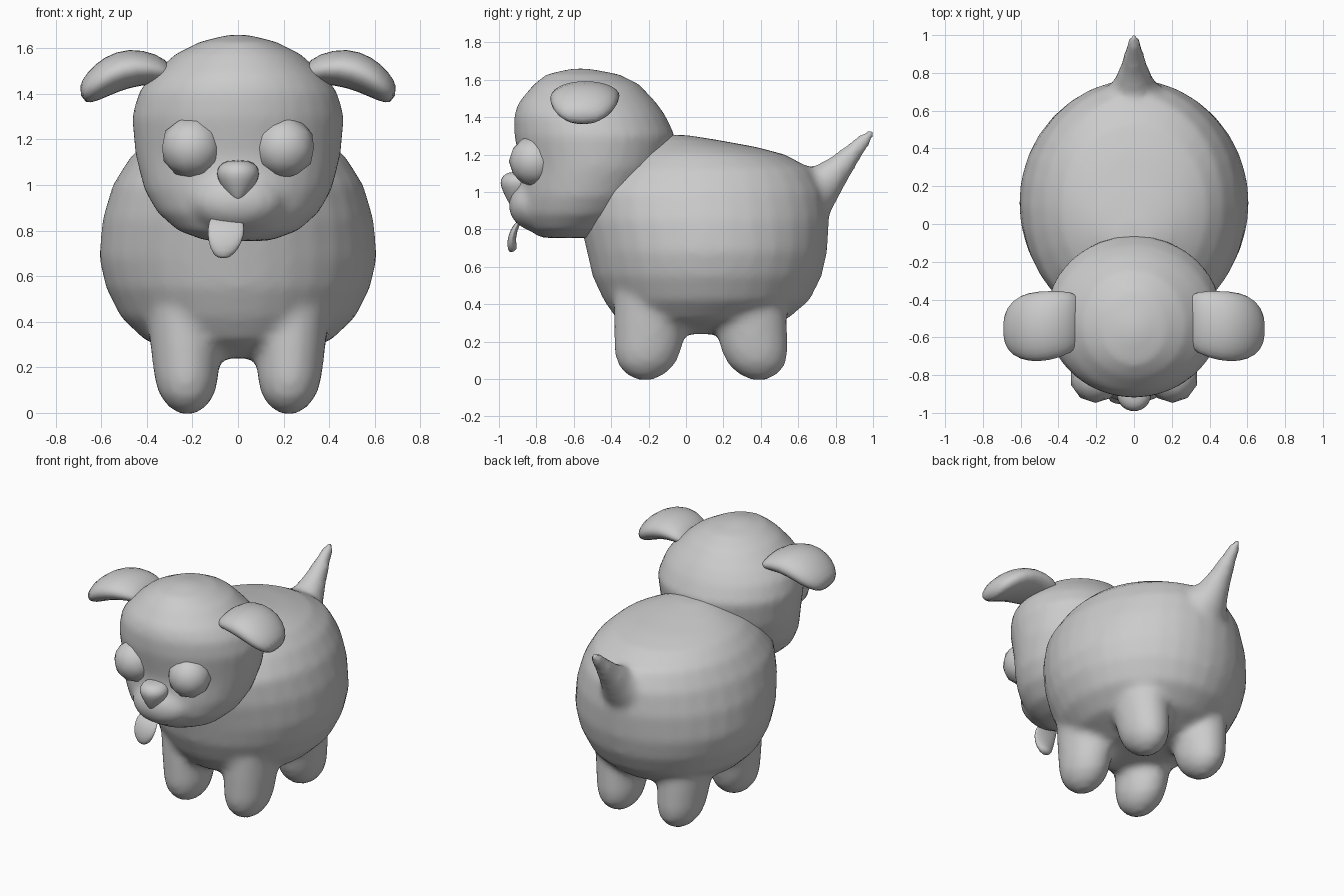
import bpy, bmesh
from math import cos, sin, pi
from mathutils import Vector as V


def oval(z, hx, front, back, cx=0.0):
    """Horizontal oval section: centre and two half-axes."""
    return V((cx, (front + back) / 2, z)), V((hx, 0, 0)), V((0, (back - front) / 2, 0))


def add_loft(bm, rings, n=32):
    """Skin closed elliptical sections and cap both ends."""
    loops = [[bm.verts.new(c + u * cos(2 * pi * i / n) + v * sin(2 * pi * i / n))
              for i in range(n)] for c, u, v in rings]
    for a, b in zip(loops, loops[1:]):
        for i in range(n):
            j = (i + 1) % n
            bm.faces.new((a[i], a[j], b[j], b[i]))
    bm.faces.new(loops[0][::-1])
    bm.faces.new(loops[-1])


def make(name, lofts, n=32, blend=0, subdiv=0):
    """Object from lofts; blend = smoothing steps after fusing them together."""
    bm = bmesh.new()
    for rings in lofts:
        add_loft(bm, rings, n)
    bmesh.ops.recalc_face_normals(bm, faces=bm.faces[:])
    for f in bm.faces:
        f.smooth = True
    me = bpy.data.meshes.new(name)
    bm.to_mesh(me)
    bm.free()
    ob = bpy.data.objects.new(name, me)
    bpy.context.collection.objects.link(ob)
    if blend:
        m = ob.modifiers.new("fuse", 'REMESH')
        m.mode = 'VOXEL'
        m.voxel_size = 0.025
        m.use_smooth_shade = True
        m = ob.modifiers.new("soften", 'SMOOTH')
        m.factor = 0.5
        m.iterations = blend
    if subdiv:
        m = ob.modifiers.new("subdivide", 'SUBSURF')
        m.levels = m.render_levels = subdiv
    return ob


# Body: torso, four legs and tail fused into one soft form
torso = [oval(*r) for r in [
    (0.24, 0.20, -0.22, 0.36), (0.32, 0.41, -0.37, 0.54), (0.42, 0.515, -0.44, 0.66),
    (0.55, 0.58, -0.50, 0.725), (0.68, 0.61, -0.53, 0.755), (0.85, 0.595, -0.57, 0.765),
    (1.00, 0.55, -0.58, 0.745), (1.12, 0.475, -0.49, 0.68), (1.20, 0.39, -0.38, 0.53),
    (1.24, 0.31, -0.30, 0.38), (1.28, 0.20, -0.20, 0.16), (1.305, 0.08, -0.14, 0.0)]]


def leg(side, y, lean):
    rings = []
    for z, s in [(-0.005, 0.25), (0.03, 0.62), (0.08, 0.87), (0.15, 1.0), (0.3, 1.1), (0.5, 1.2)]:
        yc = y + lean * z
        rings.append(oval(z, 0.14 * s, yc - 0.178 * s, yc + 0.178 * s,
                          side * (0.222 + 0.03 * z)))
    return rings


tail = [(V((0, y, z)), V((r, 0, 0)), V((0, -0.7 * r, 0.7 * r))) for y, z, r in [
    (0.62, 0.99, 0.19), (0.75, 1.06, 0.105), (0.83, 1.14, 0.073),
    (0.91, 1.23, 0.05), (0.97, 1.295, 0.036), (1.003, 1.33, 0.022)]]

legs = [leg(s, y, lean) for s in (-1, 1) for y, lean in ((-0.22, 0.1), (0.39, -0.15))]
make("body", [torso, tail] + legs, blend=7)

# Head with a small muzzle
skull = [oval(*r) for r in [
    (0.755, 0.14, -0.78, -0.46), (0.80, 0.265, -0.84, -0.38), (0.88, 0.355, -0.885, -0.25),
    (0.98, 0.412, -0.89, -0.17), (1.13, 0.45, -0.885, -0.09), (1.30, 0.466, -0.918, -0.058),
    (1.41, 0.435, -0.92, -0.11), (1.48, 0.38, -0.895, -0.16), (1.575, 0.275, -0.815, -0.25),
    (1.63, 0.165, -0.745, -0.36), (1.66, 0.04, -0.61, -0.52)]]
muzzle = [oval(0.93 + 0.14 * sin(t), 0.21 * cos(t), -0.80 - 0.15 * cos(t), -0.80 + 0.15 * cos(t))
          for t in (pi * k / 12 for k in range(-5, 6))]
make("head", [skull, muzzle], blend=5)

# Ears drooping outwards and eyes, mirrored
for side, tag in ((-1, "left"), (1, "right")):
    ear = [(V((side * x, y, z)), V((0, ry, 0)), V((side * 0.35 * rn, 0, 0.94 * rn)))
           for x, y, z, ry, rn in [
               (0.275, -0.51, 1.485, 0.12, 0.045), (0.33, -0.52, 1.51, 0.17, 0.075),
               (0.45, -0.54, 1.523, 0.192, 0.088), (0.56, -0.545, 1.487, 0.19, 0.085),
               (0.64, -0.55, 1.432, 0.155, 0.07), (0.69, -0.555, 1.39, 0.08, 0.04)]]
    make("ear_" + tag, [ear], n=14, subdiv=1)

    bpy.ops.mesh.primitive_ico_sphere_add(subdivisions=2, radius=0.137,
                                          location=(side * 0.203, -0.81, 1.165))
    eye = bpy.context.object
    eye.name = "eye_" + tag
    bpy.ops.object.shade_smooth()

# Nose, tapering downwards
nose = [oval(*r) for r in [
    (0.915, 0.015, -0.93, -0.84), (0.95, 0.045, -0.955, -0.82), (1.0, 0.08, -0.98, -0.8),
    (1.05, 0.1, -1.0, -0.8), (1.085, 0.088, -0.985, -0.8), (1.11, 0.05, -0.95, -0.82)]]
make("nose", [nose], n=14, subdiv=1)

# Tongue hanging to one side
tongue = [(V((x, y, z)), V((rx, 0, 0)), V((0, 0.024, 0.012))) for x, y, z, rx in [
    (-0.052, -0.86, 0.87, 0.06), (-0.052, -0.90, 0.84, 0.08), (-0.053, -0.928, 0.78, 0.084),
    (-0.06, -0.935, 0.72, 0.065), (-0.066, -0.92, 0.68, 0.03)]]
make("tongue", [tongue], n=14, subdiv=1)
